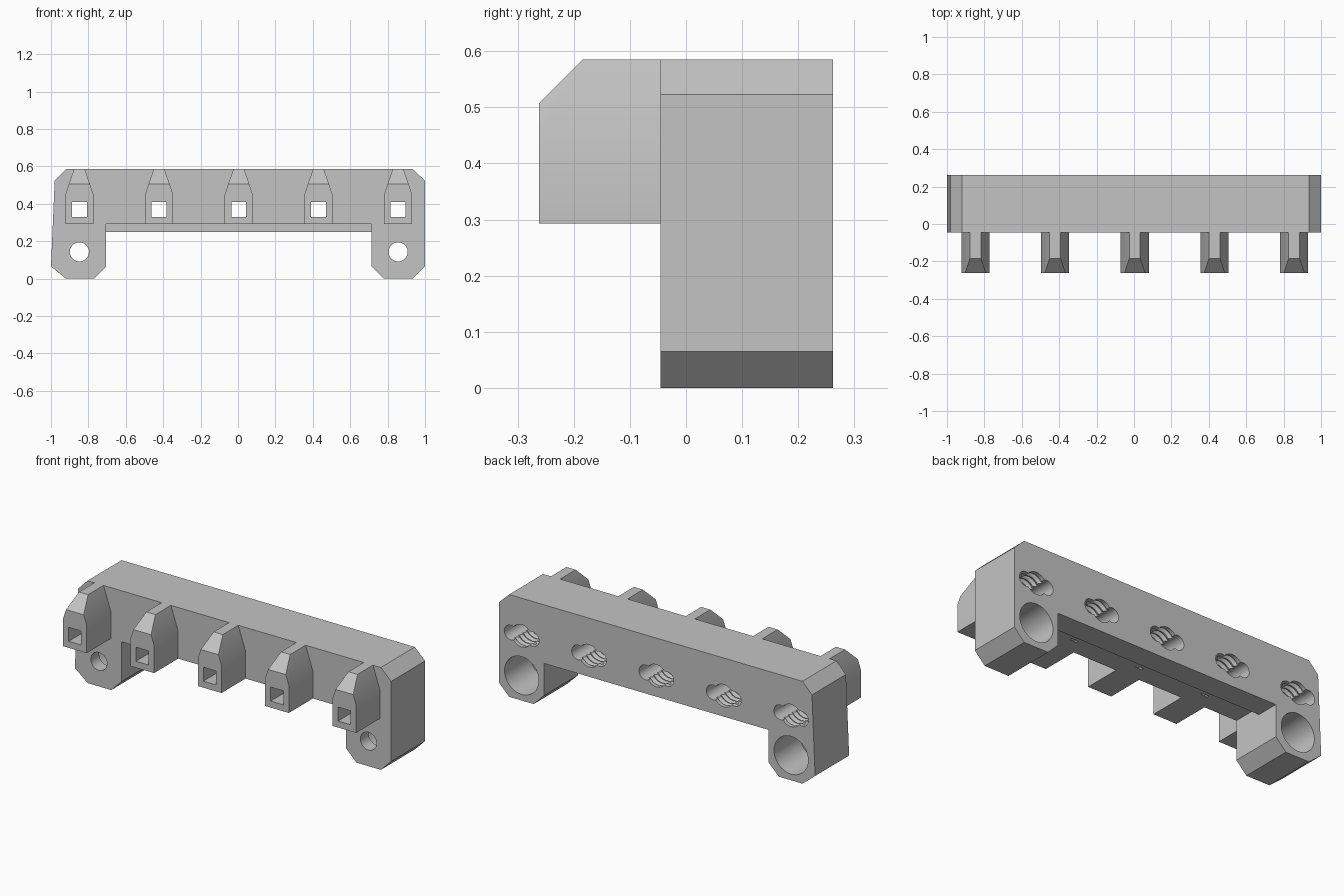
import bpy, bmesh, math
from mathutils import Matrix, Vector

cube = bpy.data.objects.get("Cube")
if cube:
    bpy.data.objects.remove(cube, do_unlink=True)

grey = bpy.data.materials.new("light_grey_plastic")
grey.use_nodes = True
COLOUR = (0.55, 0.55, 0.55, 1)
grey.diffuse_color = COLOUR
grey.node_tree.nodes["Principled BSDF"].inputs["Base Color"].default_value = COLOUR

FRONT, BACK, TIP = -0.045, 0.262, -0.262
PORTS = [0.004 + i * 0.426 for i in range(-2, 3)]
PORT_Z = 0.37


def make_object(name, bm):
    bmesh.ops.recalc_face_normals(bm, faces=bm.faces)
    mesh = bpy.data.meshes.new(name)
    bm.to_mesh(mesh)
    bm.free()
    mesh.materials.append(grey)
    obj = bpy.data.objects.new(name, mesh)
    bpy.context.collection.objects.link(obj)
    return obj


def extrude_profile(name, points, y0, y1):
    """Extrude an (x, z) outline along y."""
    bm = bmesh.new()
    face = bm.faces.new([bm.verts.new((x, y0, z)) for x, z in points])
    geom = bmesh.ops.extrude_face_region(bm, geom=[face])["geom"]
    verts = [v for v in geom if isinstance(v, bmesh.types.BMVert)]
    bmesh.ops.translate(bm, vec=(0, y1 - y0, 0), verts=verts)
    return make_object(name, bm)


def box(name, x0, x1, y0, y1, z0, z1):
    return extrude_profile(name, [(x0, z0), (x1, z0), (x1, z1), (x0, z1)], y0, y1)


def lathe(name, x, z, profile, sides=32):
    """Closed solid of (y, radius) rings around an axis along y."""
    bm = bmesh.new()
    rings = []
    for y, r in profile:
        angles = [math.tau * i / sides for i in range(sides)]
        rings.append([bm.verts.new((x + r * math.cos(a), y, z + r * math.sin(a))) for a in angles])
    for a, b in zip(rings, rings[1:]):
        for i in range(sides):
            j = (i + 1) % sides
            bm.faces.new((a[i], a[j], b[j], b[i]))
    bm.faces.new(rings[0])
    bm.faces.new(rings[-1])
    return make_object(name, bm)


def cut(obj, cutter, keep=False):
    """Subtract the cutter and bake the result."""
    cutter.hide_render = True
    mod = obj.modifiers.new("cut", "BOOLEAN")
    mod.operation, mod.solver, mod.object = "DIFFERENCE", "EXACT", cutter
    bpy.context.view_layer.update()
    mesh = bpy.data.meshes.new_from_object(obj.evaluated_get(bpy.context.evaluated_depsgraph_get()))
    obj.modifiers.clear()
    obj.data = mesh
    if not keep:
        bpy.data.objects.remove(cutter, do_unlink=True)


# Bridge-shaped body with bevelled corners and two legs
body = extrude_profile("body", [
    (-0.92, 0), (-0.77, 0), (-0.705, 0.065), (-0.705, 0.25), (0.715, 0.25),
    (0.715, 0.065), (0.78, 0), (0.935, 0), (1, 0.065), (1, 0.523),
    (0.935, 0.585), (-0.92, 0.585), (-0.98, 0.523), (-1, 0.065)], FRONT, BACK)

# Raised step under the front half of the bridge
cut(body, box("step_cutter", -0.705, 0.715, FRONT - 0.1, 0.13, 0.15, 0.293))

# Counterbored screw holes through the legs
for x in (PORTS[0], PORTS[-1]):
    cut(body, lathe("screw_cutter", x, 0.143, [
        (FRONT - 0.1, 0.051), (0.03, 0.051), (0.03, 0.108), (BACK + 0.1, 0.108)], 40))

# Ribbed bore profile
ribs = [(0.0, 0.064)]
for i in range(6):
    y = 0.03 + i * 0.036
    ribs += [(y, 0.064), (y + 0.012, 0.08), (y + 0.022, 0.08), (y + 0.03, 0.064)]
ribs.append((BACK + 0.1, 0.064))

for i, x in enumerate(PORTS):
    # Outlet block: narrowing top, sloped front edge
    outlet = extrude_profile(f"outlet_{i + 1}", [
        (x - 0.075, 0.293), (x + 0.075, 0.293), (x + 0.075, 0.45),
        (x + 0.029, 0.585), (x - 0.029, 0.585), (x - 0.075, 0.45)], TIP, FRONT)
    bm = bmesh.new()
    bm.from_mesh(outlet.data)
    plane = bmesh.ops.bisect_plane(
        bm, geom=bm.verts[:] + bm.edges[:] + bm.faces[:],
        plane_co=Vector((0, TIP, 0.507)), plane_no=Vector((0, -1, 1)), clear_outer=True)
    rim = [e for e in plane["geom_cut"] if isinstance(e, bmesh.types.BMEdge)]
    bmesh.ops.holes_fill(bm, edges=rim, sides=0)
    bmesh.ops.recalc_face_normals(bm, faces=bm.faces)
    bm.to_mesh(outlet.data)
    bm.free()

    # Square channel through outlet and body
    channel = box("channel_cutter", x - 0.04, x + 0.04, -0.4, 0.1, PORT_Z - 0.04, PORT_Z + 0.04)
    cut(outlet, channel, keep=True)
    cut(body, channel)

    # Ribbed rear port with a smooth lobe on each side
    cut(body, lathe("port_cutter", x, PORT_Z, ribs, 24))
    for side in (-1, 1):
        cut(body, lathe("lobe_cutter", x + side * 0.068, PORT_Z,
                        [(0.06, 0.042), (BACK + 0.1, 0.042)], 20))

# Smooth shading with sharp edges kept
bpy.ops.object.select_all(action="DESELECT")
for obj in bpy.context.collection.objects:
    if obj.name == "body" or obj.name.startswith("outlet_"):
        obj.select_set(True)
        bpy.context.view_layer.objects.active = obj
bpy.ops.object.shade_smooth_by_angle(angle=math.radians(30))
